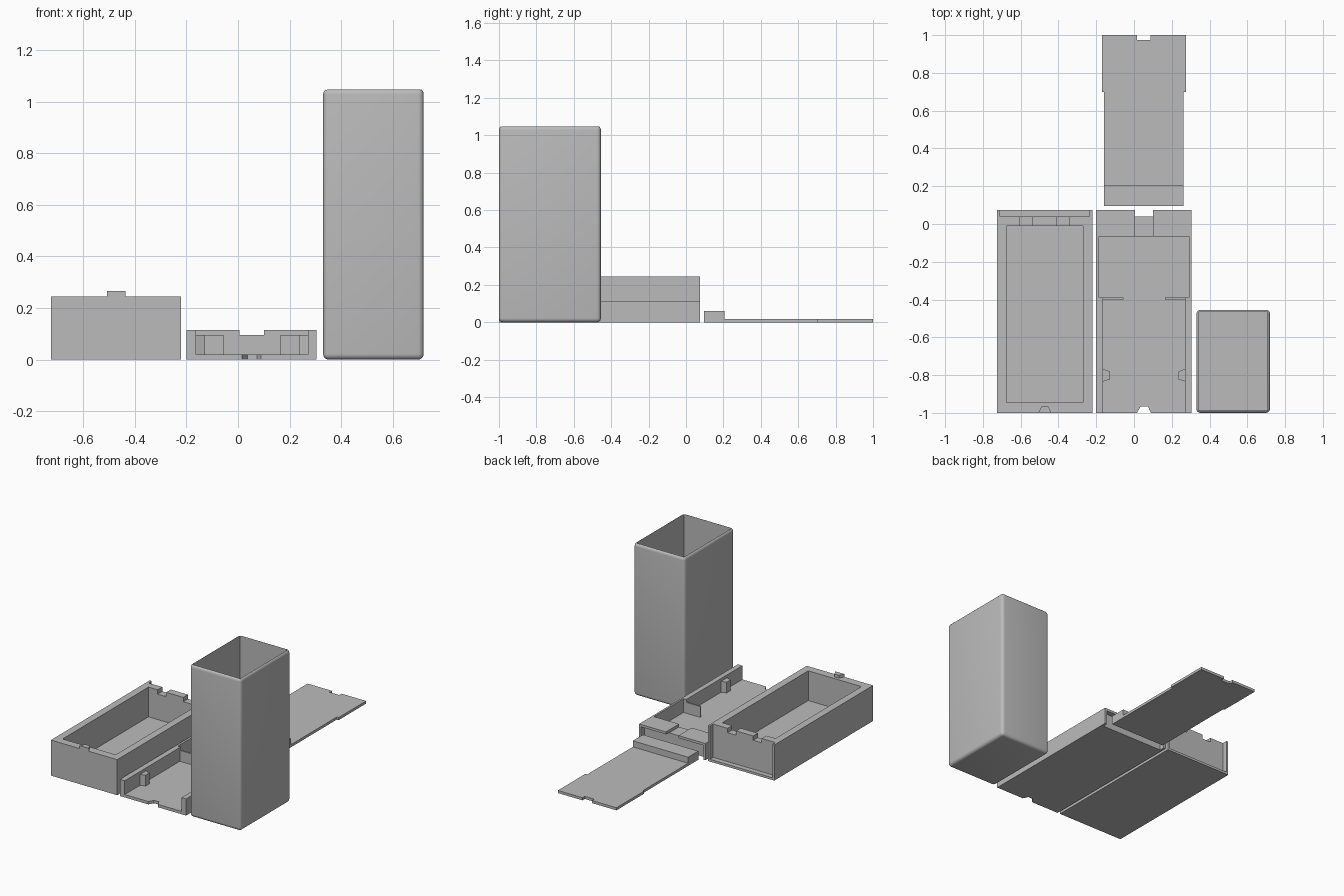
import bpy
import bmesh

old = bpy.data.objects.get("Cube")
if old:
    bpy.data.objects.remove(old, do_unlink=True)

grey = bpy.data.materials.new("plain_grey")
grey.use_nodes = True
grey.diffuse_color = (0.5, 0.5, 0.5, 1)
grey.node_tree.nodes["Principled BSDF"].inputs["Base Color"].default_value = (0.5, 0.5, 0.5, 1)


def prism(name, outline, z0, z1):
    """Extrude a flat outline from z0 up to z1."""
    bm = bmesh.new()
    base = bm.faces.new([bm.verts.new((x, y, z0)) for x, y in outline])
    top = bmesh.ops.extrude_face_region(bm, geom=[base])["geom"]
    for v in top:
        if isinstance(v, bmesh.types.BMVert):
            v.co.z = z1
    bmesh.ops.recalc_face_normals(bm, faces=bm.faces)
    mesh = bpy.data.meshes.new(name)
    bm.to_mesh(mesh)
    bm.free()
    mesh.materials.append(grey)
    ob = bpy.data.objects.new(name, mesh)
    bpy.context.collection.objects.link(ob)
    return ob


def box(name, x0, x1, y0, y1, z0, z1):
    return prism(name, [(x0, y0), (x1, y0), (x1, y1), (x0, y1)], z0, z1)


def apply(ob, kind, **settings):
    mod = ob.modifiers.new(kind, kind)
    for key, value in settings.items():
        setattr(mod, key, value)
    bpy.context.view_layer.objects.active = ob
    bpy.ops.object.modifier_apply(modifier=mod.name)


def cut(ob, *cutters):
    for c in cutters:
        apply(ob, "BOOLEAN", operation="DIFFERENCE", solver="EXACT", object=c)
        bpy.data.objects.remove(c, do_unlink=True)


# Tall open cup with rounded outer edges
cup = box("tall_cup", 0.33, 0.72, -1, -0.455, 0, 1.05)
apply(cup, "BEVEL", width=0.022, segments=5)
cut(cup, box("cup_hollow", 0.342, 0.708, -0.988, -0.467, 0.015, 1.2))
bpy.ops.object.select_all(action="DESELECT")
cup.select_set(True)
bpy.context.view_layer.objects.active = cup
bpy.ops.object.shade_smooth_by_angle(angle=0.6)

# Deep tray: cavity, framed recess in the back face, two slots in the back wall
deep = box("deep_tray", -0.725, -0.22, -1, 0.075, 0, 0.245)
cut(deep,
    box("cavity", -0.675, -0.27, -0.945, -0.01, 0.04, 0.4),
    box("back_recess", -0.71, -0.235, 0.04, 0.2, 0.016, 0.4))
for x in (-0.605, -0.41):
    cut(deep, box("slot", x, x + 0.065, -0.03, 0.06, 0.215, 0.4))
prism("deep_tray_tab", [(-0.507, -1), (-0.437, -1), (-0.455, -0.965), (-0.489, -0.965)],
      0.24, 0.265)

# Shallow tray: open front, wide pocket, solid back with a slot for the lid
shallow = box("shallow_tray", -0.2, 0.305, -1, 0.075, 0, 0.115)
cut(shallow,
    box("channel", -0.163, 0.271, -1.2, -0.2, 0.02, 0.3),
    box("pocket", -0.185, 0.292, -0.39, -0.067, 0.02, 0.3),
    box("top_notch", 0.005, 0.1, -0.1, 0.2, 0.095, 0.3),
    box("back_slot", -0.185, 0.29, 0.04, 0.2, -0.1, 0.098),
    prism("front_notch", [(0.01, -1.01), (0.095, -1.01), (0.073, -0.965), (0.036, -0.965)],
          -0.1, 0.1))

# Ribs and wedge-shaped clips, mirrored about the tray centre line
mid = 0.054
for side, sign in (("left", 1), ("right", -1)):
    def at(d):
        return mid + sign * d
    prism(side + "_rib", [(at(0.11), -0.4), (at(0.22), -0.4), (at(0.22), -0.39), (at(0.11), -0.39)],
          0.015, 0.095)
    prism(side + "_clip", [(at(0.22), -0.767), (at(0.182), -0.78),
                           (at(0.182), -0.822), (at(0.22), -0.835)], 0.015, 0.095)

# Sliding lid: stepped flat plate with an end notch and a raised grip bar
prism("lid_plate", [(-0.16, 0.095), (0.262, 0.095), (0.262, 0.7), (0.276, 0.7), (0.276, 1),
                    (0.088, 1), (0.088, 0.975), (0.016, 0.975), (0.016, 1),
                    (-0.17, 1), (-0.17, 0.7), (-0.16, 0.7)], 0, 0.018)
box("lid_grip", -0.16, 0.262, 0.095, 0.205, 0.01, 0.06)
